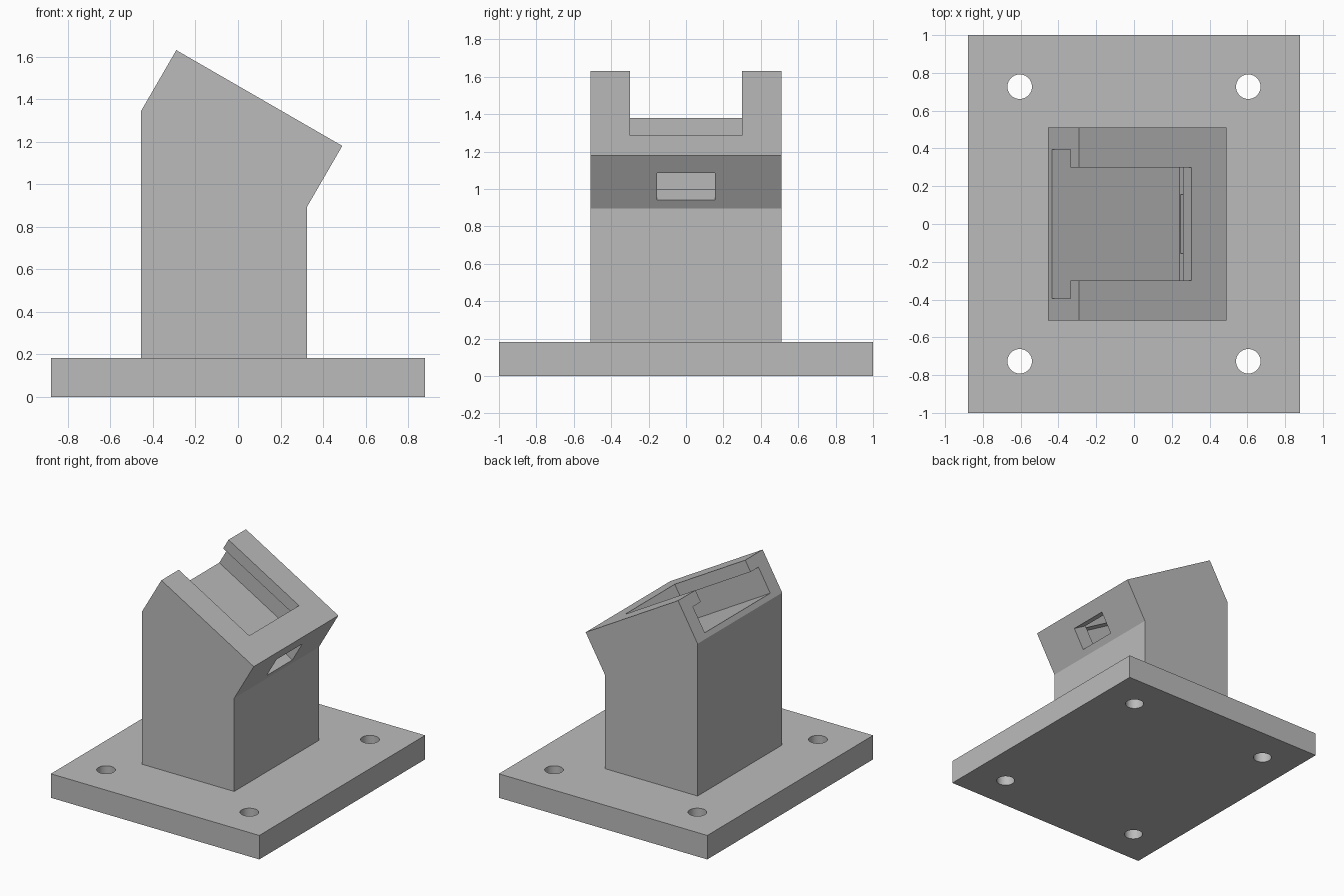
import bpy
import bmesh
from math import radians
from mathutils import Matrix, Vector

if "Cube" in bpy.data.objects:
    bpy.data.objects.remove(bpy.data.objects["Cube"], do_unlink=True)

grey = bpy.data.materials.new("plain grey")
grey.use_nodes = True
grey.diffuse_color = (0.5, 0.5, 0.5, 1)
grey.node_tree.nodes["Principled BSDF"].inputs["Base Color"].default_value = (0.5, 0.5, 0.5, 1)


def make_object(name, bm):
    bmesh.ops.recalc_face_normals(bm, faces=bm.faces[:])
    mesh = bpy.data.meshes.new(name)
    bm.to_mesh(mesh)
    bm.free()
    mesh.materials.append(grey)
    obj = bpy.data.objects.new(name, mesh)
    bpy.context.collection.objects.link(obj)
    return obj


def box(name, low, high, matrix=Matrix()):
    low, high = Vector(low), Vector(high)
    bm = bmesh.new()
    bmesh.ops.create_cube(bm, size=1)
    place = Matrix.Translation((low + high) / 2) @ Matrix.Diagonal(high - low).to_4x4()
    bm.transform(matrix @ place)
    return make_object(name, bm)


def cylinder(name, x, y, radius, depth):
    bm = bmesh.new()
    bmesh.ops.create_cone(bm, cap_ends=True, segments=48, radius1=radius, radius2=radius,
                          depth=depth, matrix=Matrix.Translation((x, y, 0)))
    return make_object(name, bm)


def prism(name, profile, half_width):
    # Extrude an xz outline along y
    bm = bmesh.new()
    face = bm.faces.new([bm.verts.new((x, -half_width, z)) for x, z in profile])
    result = bmesh.ops.extrude_face_region(bm, geom=[face])
    verts = [v for v in result["geom"] if isinstance(v, bmesh.types.BMVert)]
    bmesh.ops.translate(bm, verts=verts, vec=(0, 2 * half_width, 0))
    return make_object(name, bm)


def cut(target, cutters):
    bpy.context.view_layer.objects.active = target
    for cutter in cutters:
        cutter.hide_render = True
        mod = target.modifiers.new("cut", "BOOLEAN")
        mod.operation = "DIFFERENCE"
        mod.solver = "EXACT"
        mod.object = cutter
        bpy.ops.object.modifier_apply(modifier=mod.name)
        bpy.data.objects.remove(cutter, do_unlink=True)


# Base plate with four screw holes
base = box("base_plate", (-0.88, -1, 0), (0.88, 1, 0.183))
cut(base, [cylinder("screw_hole", sx * 0.605, sy * 0.727, 0.065, 1)
           for sx in (-1, 1) for sy in (-1, 1)])

# Post with a tilted head
post = prism("tilted_post", [(-0.455, 0.18), (0.325, 0.18), (0.325, 0.895),
                             (0.49, 1.18), (-0.29, 1.63), (-0.455, 1.345)], 0.51)

# Slot frame: x runs down the slope, z points out of the sloped face
slope = Matrix.Translation((-0.29, 0, 1.63)) @ Matrix.Rotation(radians(30), 4, "Y")
cut(post, [
    box("slot_opening", (-0.2, -0.3, -0.12), (0.687, 0.3, 0.2), slope),
    box("slot_cavity", (-0.2, -0.395, -0.289), (0.779, 0.395, -0.09), slope),
    box("cable_window", (0.7, -0.155, -0.277), (1.1, 0.155, -0.11), slope),
])

# Smooth hole walls, sharp edges elsewhere
for obj in (base, post):
    bpy.ops.object.select_all(action="DESELECT")
    obj.select_set(True)
    bpy.context.view_layer.objects.active = obj
    bpy.ops.object.shade_smooth_by_angle(angle=radians(25))
